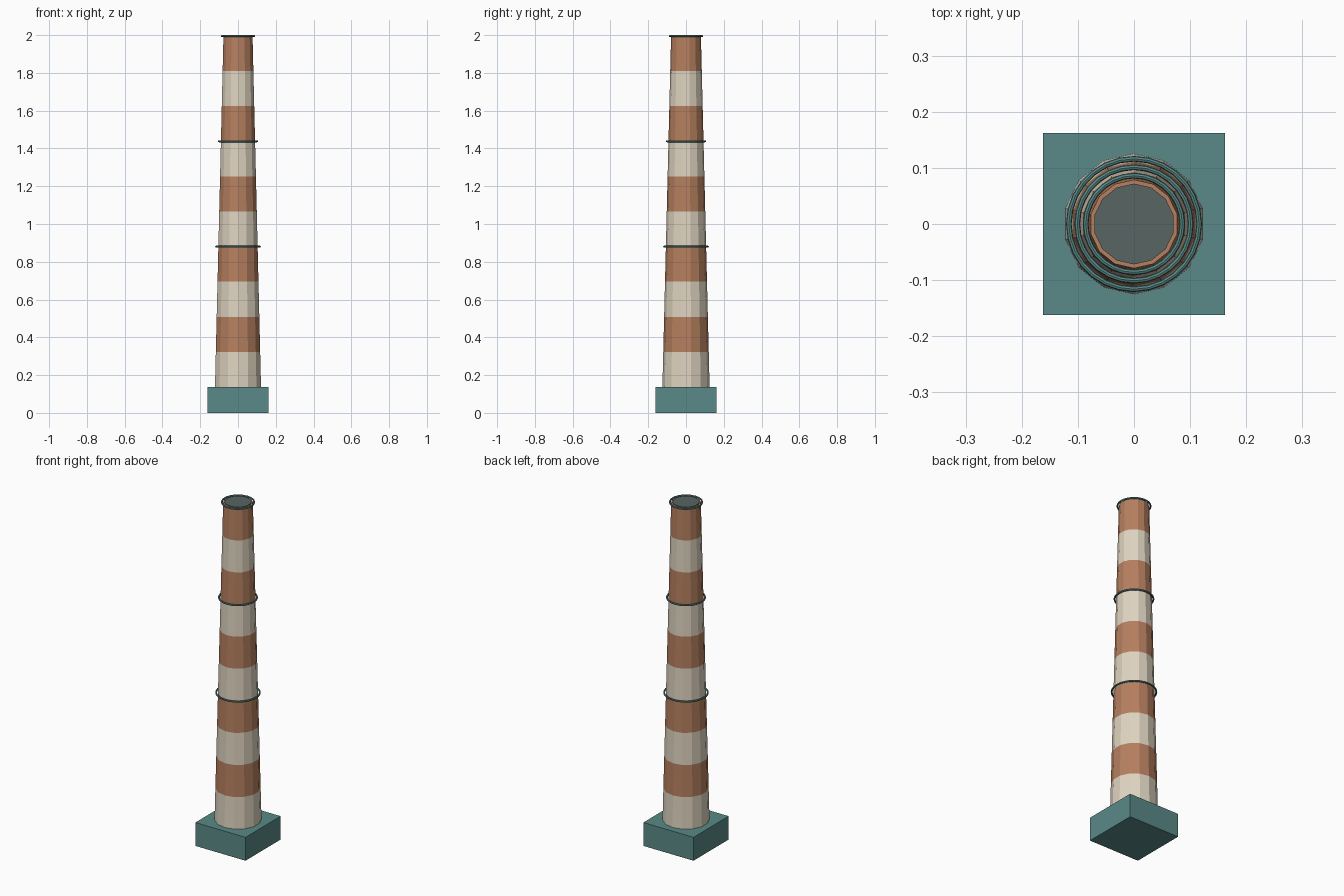
import bpy, bmesh, math

cube = bpy.data.objects.get("Cube")
if cube:
    bpy.data.objects.remove(cube, do_unlink=True)


def material(name, rgb):
    m = bpy.data.materials.new(name)
    m.use_nodes = True
    m.diffuse_color = (*rgb, 1)
    m.node_tree.nodes["Principled BSDF"].inputs["Base Color"].default_value = (*rgb, 1)
    return m


brick = material("brick_orange", (0.47, 0.215, 0.115))
cream = material("cream", (0.74, 0.66, 0.53))
teal = material("teal", (0.10, 0.255, 0.245))
soot = material("soot_grey", (0.095, 0.13, 0.125))

SIDES, BANDS = 14, 10
BASE_TOP, SHAFT_TOP = 0.137, 1.995
R_BOTTOM, R_TOP = 0.125, 0.079


def level(t):
    """Height and shaft radius at fraction t of the shaft."""
    return BASE_TOP + (SHAFT_TOP - BASE_TOP) * t, R_BOTTOM + (R_TOP - R_BOTTOM) * t


def add_object(name, bm, mats):
    mesh = bpy.data.meshes.new(name)
    bmesh.ops.recalc_face_normals(bm, faces=bm.faces)
    bm.to_mesh(mesh)
    bm.free()
    for m in mats:
        mesh.materials.append(m)
    obj = bpy.data.objects.new(name, mesh)
    bpy.context.collection.objects.link(obj)
    return obj


# Square plinth
bm = bmesh.new()
bmesh.ops.create_cube(bm, size=1)
bmesh.ops.scale(bm, vec=(0.325, 0.325, BASE_TOP), verts=bm.verts)
bmesh.ops.translate(bm, vec=(0, 0, BASE_TOP / 2), verts=bm.verts)
add_object("plinth", bm, [teal])

# Tapered shaft with alternating painted bands
bm = bmesh.new()
rows = []
for i in range(BANDS + 1):
    z, r = level(i / BANDS)
    angles = [math.tau * k / SIDES for k in range(SIDES)]
    rows.append([bm.verts.new((r * math.sin(a), r * math.cos(a), z)) for a in angles])
for i in range(BANDS):
    for k in range(SIDES):
        n = (k + 1) % SIDES
        face = bm.faces.new((rows[i][k], rows[i][n], rows[i + 1][n], rows[i + 1][k]))
        face.material_index = i % 2
bm.faces.new(rows[0])
bm.faces.new(rows[-1]).material_index = 1
add_object("shaft", bm, [cream, brick])

# Dark flue opening at the top
bm = bmesh.new()
bmesh.ops.create_cone(bm, cap_ends=True, segments=SIDES, radius1=0.072, radius2=0.072, depth=0.008)
bmesh.ops.translate(bm, vec=(0, 0, SHAFT_TOP), verts=bm.verts)
add_object("flue_opening", bm, [soot])

# Hoops around the shaft
for name, t in (("lower_hoop", 0.4), ("middle_hoop", 0.7), ("top_hoop", 1.0)):
    z, r = level(t)
    bpy.ops.mesh.primitive_torus_add(major_radius=r * 1.09, minor_radius=0.005,
                                     major_segments=28, minor_segments=8, location=(0, 0, z))
    hoop = bpy.context.object
    hoop.name = name
    hoop.data.materials.append(teal)
